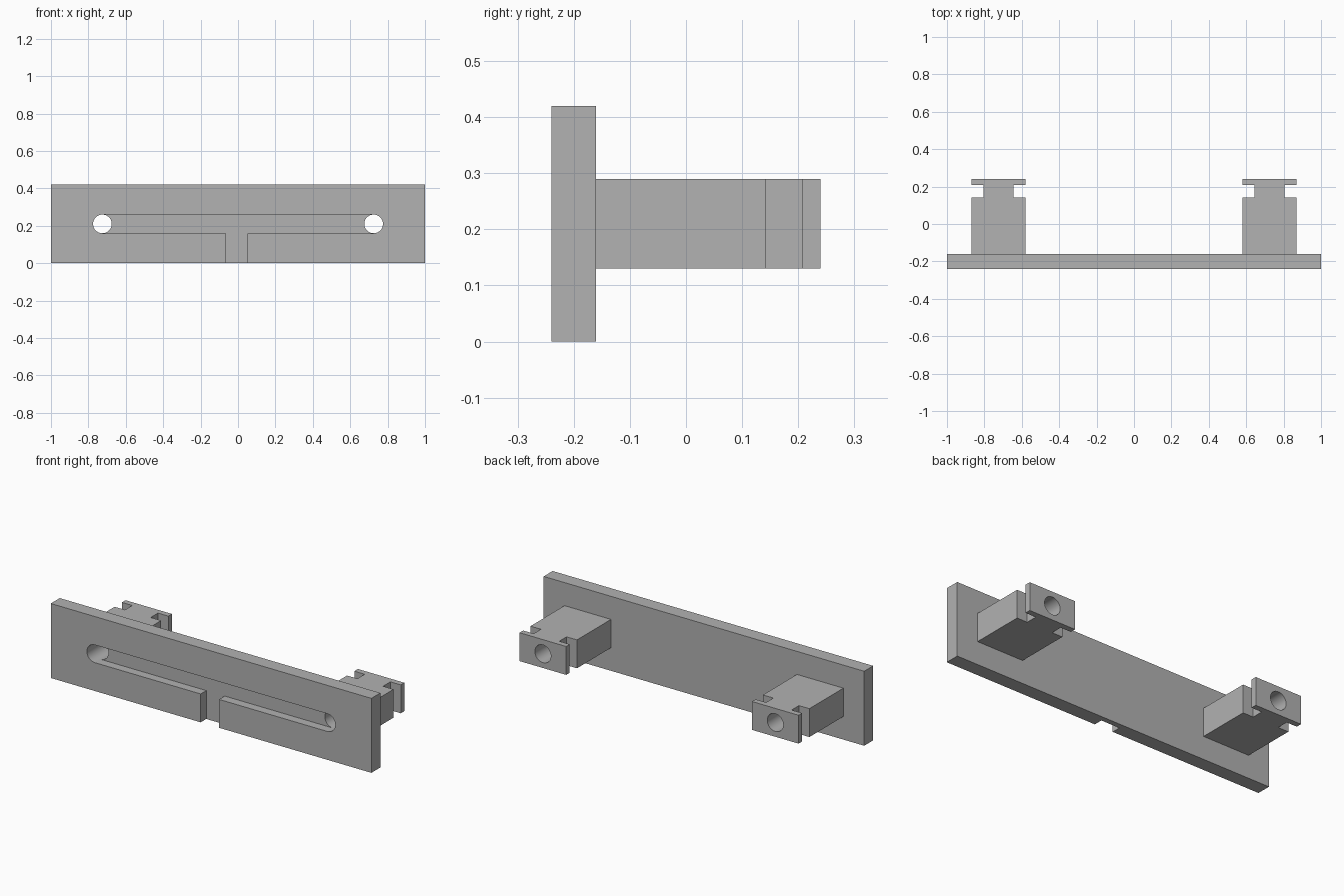
import bpy
import bmesh
from mathutils import Matrix, Vector

cube = bpy.data.objects.get("Cube")
if cube:
    bpy.data.objects.remove(cube, do_unlink=True)

grey = bpy.data.materials.new("plain grey")
grey.use_nodes = True
colour = (0.445, 0.445, 0.445, 1)
grey.diffuse_color = colour
grey.node_tree.nodes["Principled BSDF"].inputs["Base Color"].default_value = colour


def finish(name, bm):
    bmesh.ops.recalc_face_normals(bm, faces=bm.faces)
    mesh = bpy.data.meshes.new(name)
    bm.to_mesh(mesh)
    bm.free()
    mesh.materials.append(grey)
    obj = bpy.data.objects.new(name, mesh)
    bpy.context.collection.objects.link(obj)
    return obj


def prism(name, outline, direction):
    """Extrude a flat outline of 3D points along a direction."""
    bm = bmesh.new()
    face = bm.faces.new([bm.verts.new(p) for p in outline])
    moved = bmesh.ops.extrude_face_region(bm, geom=[face])["geom"]
    verts = [v for v in moved if isinstance(v, bmesh.types.BMVert)]
    bmesh.ops.translate(bm, verts=verts, vec=Vector(direction))
    return finish(name, bm)


def combine(target, tool, operation):
    """Apply a boolean and drop the tool."""
    tool.hide_render = True
    mod = target.modifiers.new(tool.name, "BOOLEAN")
    mod.object, mod.operation, mod.solver = tool, operation, "EXACT"
    bpy.context.view_layer.objects.active = target
    bpy.ops.object.modifier_apply(modifier=mod.name)
    bpy.data.objects.remove(tool, do_unlink=True)


FRONT, PLATE_BACK, BACK = -0.24, -0.16, 0.24
HOLE_X, HOLE_Z, RADIUS = 0.725, 0.21, 0.05

# Face plate
plate = prism("mounting_plate",
              [(-1, FRONT, 0), (1, FRONT, 0), (1, PLATE_BACK, 0), (-1, PLATE_BACK, 0)],
              (0, 0, 0.42))

# Notched posts on the back: block, narrow neck, flange
half_profile = [(0.145, PLATE_BACK - 0.01), (0.145, 0.143), (0.08, 0.143),
                (0.08, 0.208), (0.145, 0.208), (0.145, BACK)]
profile = half_profile + [(-x, y) for x, y in reversed(half_profile)]
for side in (-1, 1):
    post = prism("post", [(side * HOLE_X + x, y, 0.13) for x, y in profile], (0, 0, 0.16))
    combine(plate, post, "UNION")

# T-shaped channel in the front, open at the bottom edge
low, high = HOLE_Z - RADIUS, HOLE_Z + RADIUS
channel = [(-HOLE_X, high), (HOLE_X, high), (HOLE_X, low), (0.05, low),
           (0.05, -0.1), (-0.065, -0.1), (-0.065, low), (-HOLE_X, low)]
combine(plate, prism("channel_cutter", [(x, FRONT - 0.1, z) for x, z in channel],
                     (0, 0.15, 0)), "DIFFERENCE")

# Round bores through the plate and posts
for side in (-1, 1):
    bm = bmesh.new()
    bmesh.ops.create_cone(bm, cap_ends=True, segments=48, radius1=RADIUS,
                          radius2=RADIUS, depth=1)
    bm.transform(Matrix.Translation((side * HOLE_X, 0, HOLE_Z)) @ Matrix.Rotation(1.5707963, 4, "X"))
    combine(plate, finish("bore_cutter", bm), "DIFFERENCE")

bpy.ops.object.select_all(action="DESELECT")
plate.select_set(True)
bpy.context.view_layer.objects.active = plate
bpy.ops.object.shade_smooth_by_angle()
